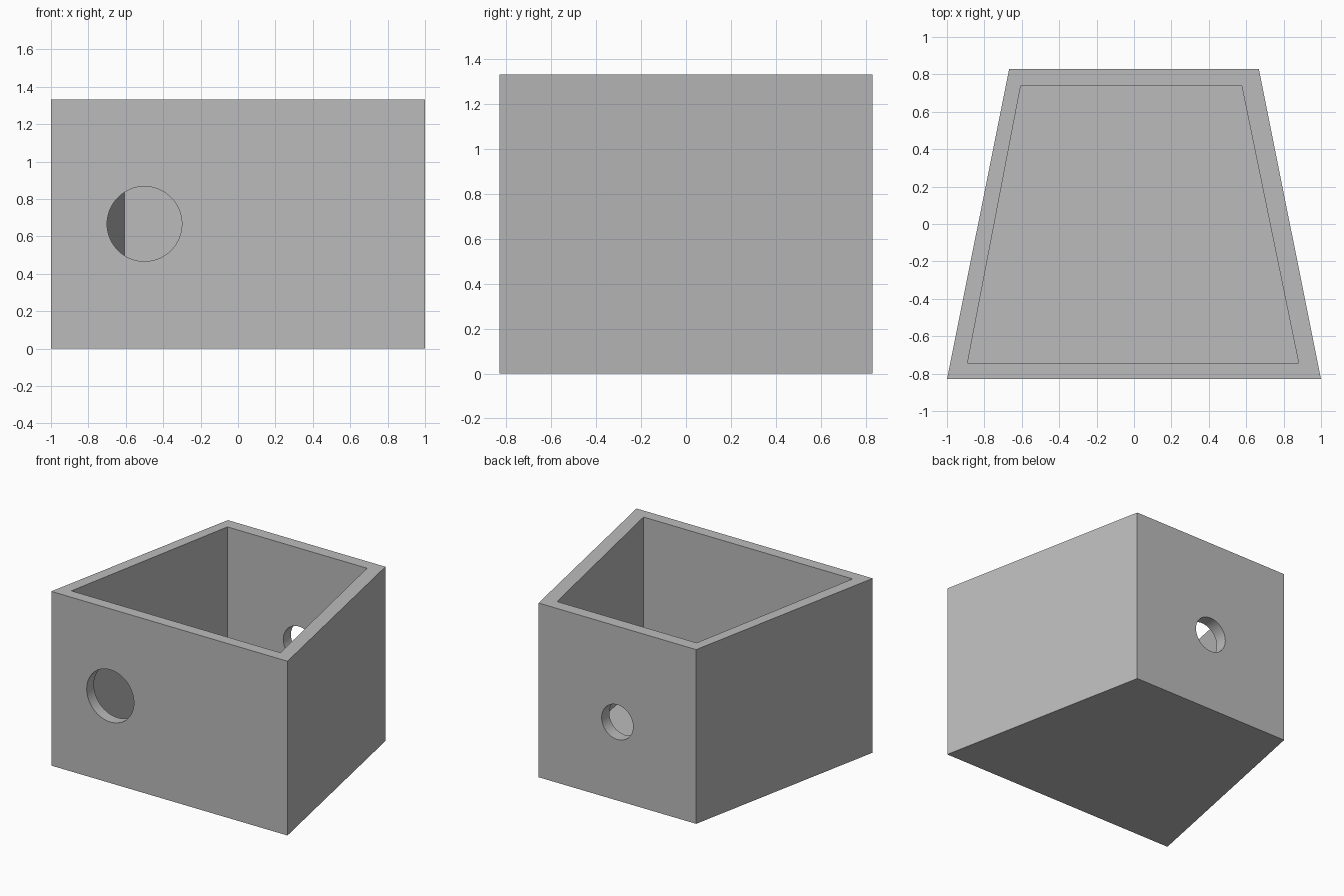
import bpy
import bmesh
import math

cube = bpy.data.objects.get("Cube")
if cube:
    bpy.data.objects.remove(cube, do_unlink=True)

HEIGHT = 4 / 3
FRONT, BACK = -0.83, 0.83

grey = bpy.data.materials.new("plain grey")
grey.use_nodes = True
colour = (0.5, 0.5, 0.5, 1)
grey.diffuse_color = colour
grey.node_tree.nodes["Principled BSDF"].inputs["Base Color"].default_value = colour


def prism(name, outline, bottom, top):
    """Extrude a flat outline upwards into a closed solid."""
    bm = bmesh.new()
    base = bm.faces.new([bm.verts.new((x, y, bottom)) for x, y in outline])
    grown = bmesh.ops.extrude_face_region(bm, geom=[base])
    verts = [v for v in grown["geom"] if isinstance(v, bmesh.types.BMVert)]
    bmesh.ops.translate(bm, verts=verts, vec=(0, 0, top - bottom))
    bmesh.ops.recalc_face_normals(bm, faces=bm.faces)
    mesh = bpy.data.meshes.new(name)
    bm.to_mesh(mesh)
    bm.free()
    obj = bpy.data.objects.new(name, mesh)
    bpy.context.collection.objects.link(obj)
    obj.data.materials.append(grey)
    return obj


def hole_cutter(name, x, y, z, radius):
    """Round bar running front to back through one wall."""
    bpy.ops.mesh.primitive_cylinder_add(
        vertices=64, radius=radius, depth=0.4,
        location=(x, y, z), rotation=(math.pi / 2, 0, 0))
    obj = bpy.context.object
    obj.name = name
    obj.data.materials.append(grey)
    return obj


# Tapered box, wide at the front
box = prism("tapered_box", [(-1, FRONT), (1, FRONT), (0.667, BACK), (-0.667, BACK)],
            0, HEIGHT)

# Open cavity and the two round wall holes
cutters = [
    prism("cavity_cutter",
          [(-0.89, -0.743), (0.88, -0.743), (0.576, 0.737), (-0.606, 0.737)],
          0.1, HEIGHT + 0.2),
    hole_cutter("front_hole_cutter", -0.5, FRONT, 0.667, 0.2),
    hole_cutter("back_hole_cutter", 0, BACK, 0.6, 0.133),
]

bpy.ops.object.select_all(action="DESELECT")
bpy.context.view_layer.objects.active = box
box.select_set(True)
for cutter in cutters:
    cutter.hide_render = True
    cut = box.modifiers.new(cutter.name, "BOOLEAN")
    cut.operation = "DIFFERENCE"
    cut.solver = "EXACT"
    cut.object = cutter
    bpy.ops.object.modifier_apply(modifier=cut.name)
    bpy.data.objects.remove(cutter, do_unlink=True)

bpy.ops.object.shade_smooth_by_angle(angle=math.radians(30))
